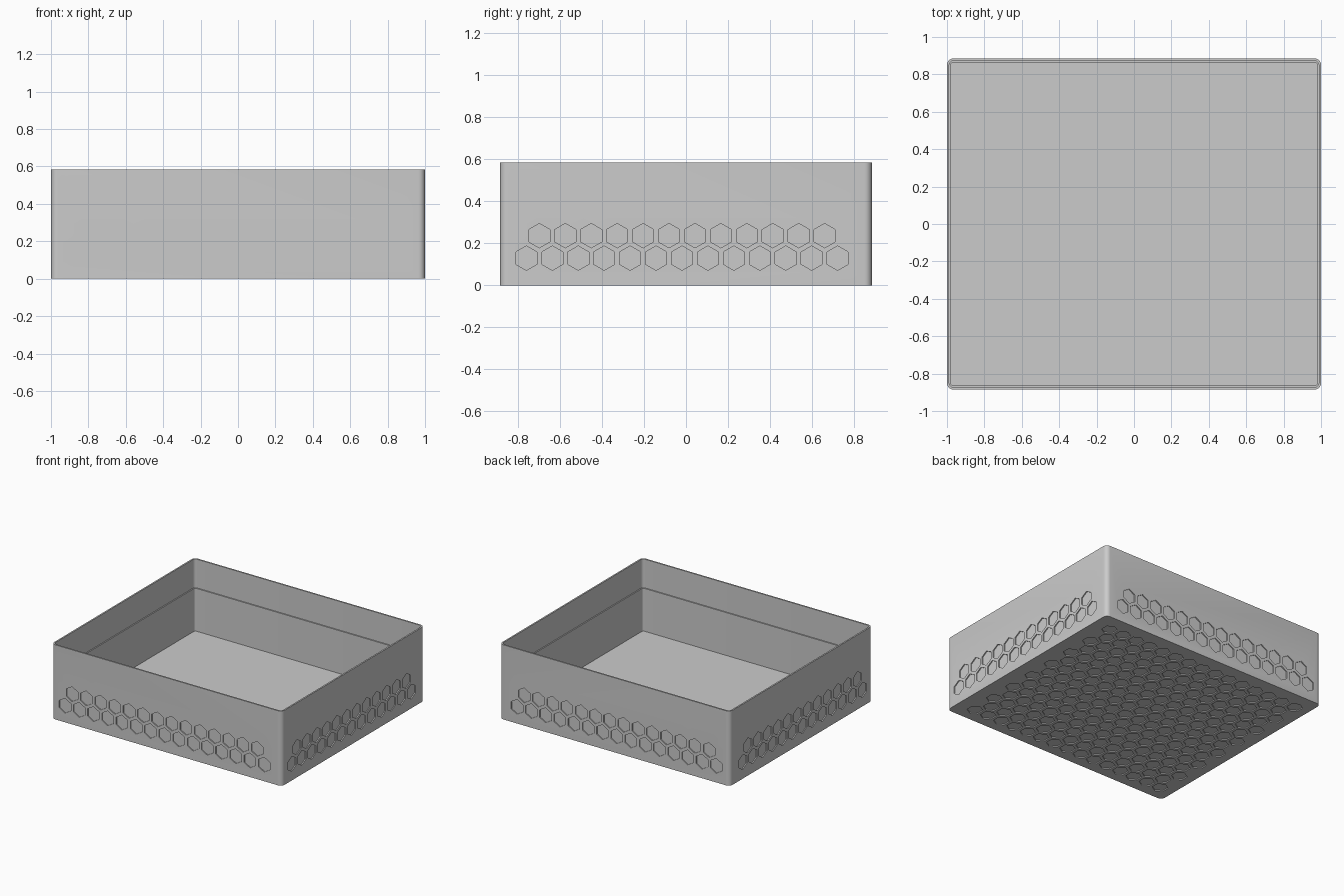
import bpy, bmesh, math
from mathutils import Vector

if "Cube" in bpy.data.objects:
    bpy.data.objects.remove(bpy.data.objects["Cube"])

HX, HY, H = 1.0, 0.885, 0.585          # half width, half depth, height
UPPER, LOWER, FLOOR = 0.012, 0.021, 0.024   # wall and floor thicknesses
LEDGE_Z = 0.36
PITCH, HEX_R, DEPTH = 0.1235, 0.058, 0.008
ROW = PITCH * math.sqrt(3) / 2
X0, Y0, Z0 = -0.882, -0.76, 0.13       # first hexagon on each axis

grey = bpy.data.materials.new("plain grey")
grey.diffuse_color = (0.6, 0.6, 0.6, 1)
grey.use_nodes = True
grey.node_tree.nodes["Principled BSDF"].inputs["Base Color"].default_value = grey.diffuse_color


def make_object(name, bm):
    bmesh.ops.recalc_face_normals(bm, faces=bm.faces)
    mesh = bpy.data.meshes.new(name)
    bm.to_mesh(mesh)
    bm.free()
    ob = bpy.data.objects.new(name, mesh)
    bpy.context.collection.objects.link(ob)
    ob.data.materials.append(grey)
    return ob


def ring(bm, inset, z, radius=0.035, steps=6):
    """Rounded rectangle of vertices, inset from the outer wall."""
    r = radius - inset
    cx, cy = HX - radius, HY - radius
    verts = []
    for k, (sx, sy) in enumerate([(1, 1), (-1, 1), (-1, -1), (1, -1)]):
        for i in range(steps + 1):
            a = math.pi / 2 * (k + i / steps)
            verts.append(bm.verts.new((sx * cx + r * math.cos(a),
                                       sy * cy + r * math.sin(a), z)))
    return verts


# Tray: outer wall, rim, stepped inner wall and floor
bm = bmesh.new()
rings = [ring(bm, d, z) for d, z in [
    (0, 0), (0, H), (UPPER, H), (UPPER, LEDGE_Z), (LOWER, LEDGE_Z), (LOWER, FLOOR)]]
for a, b in zip(rings, rings[1:]):
    n = len(a)
    for i in range(n):
        j = (i + 1) % n
        bm.faces.new((a[i], a[j], b[j], b[i]))
bm.faces.new(rings[0])
bm.faces.new(rings[-1])
tray = make_object("tray", bm)


def hex_grid(bm, origin, u, v, normal, count, rows):
    """Staggered hexagonal prisms that sink DEPTH below a face."""
    u, v, normal = Vector(u), Vector(v), Vector(normal)
    for row in range(rows):
        odd = row % 2
        for i in range(count - odd):
            c = Vector(origin) + u * PITCH * (i + odd / 2) + v * ROW * row
            rim = [c + HEX_R * (u * math.sin(k * math.pi / 3) + v * math.cos(k * math.pi / 3))
                   for k in range(6)]
            inner = [bm.verts.new(p - normal * DEPTH) for p in rim]
            outer = [bm.verts.new(p + normal * 0.01) for p in rim]
            bm.faces.new(inner)
            bm.faces.new(outer)
            for k in range(6):
                m = (k + 1) % 6
                bm.faces.new((inner[k], inner[m], outer[m], outer[k]))


# Honeycomb recesses on the four sides and the underside
bm = bmesh.new()
for s in (-1, 1):
    hex_grid(bm, (X0, s * HY, Z0), (1, 0, 0), (0, 0, 1), (0, s, 0), 15, 2)
    hex_grid(bm, (s * HX, Y0, Z0), (0, 1, 0), (0, 0, 1), (s, 0, 0), 13, 2)
hex_grid(bm, (X0, Y0, 0), (1, 0, 0), (0, 1, 0), (0, 0, -1), 15, 15)
cutter = make_object("honeycomb_cutter", bm)
cutter.hide_render = True

cut = tray.modifiers.new("honeycomb", 'BOOLEAN')
cut.operation = 'DIFFERENCE'
cut.solver = 'EXACT'
cut.object = cutter
bpy.context.view_layer.objects.active = tray
tray.select_set(True)
cutter.select_set(False)
bpy.ops.object.modifier_apply(modifier=cut.name)
bpy.data.objects.remove(cutter)
bpy.ops.object.shade_smooth_by_angle(angle=math.radians(30))
